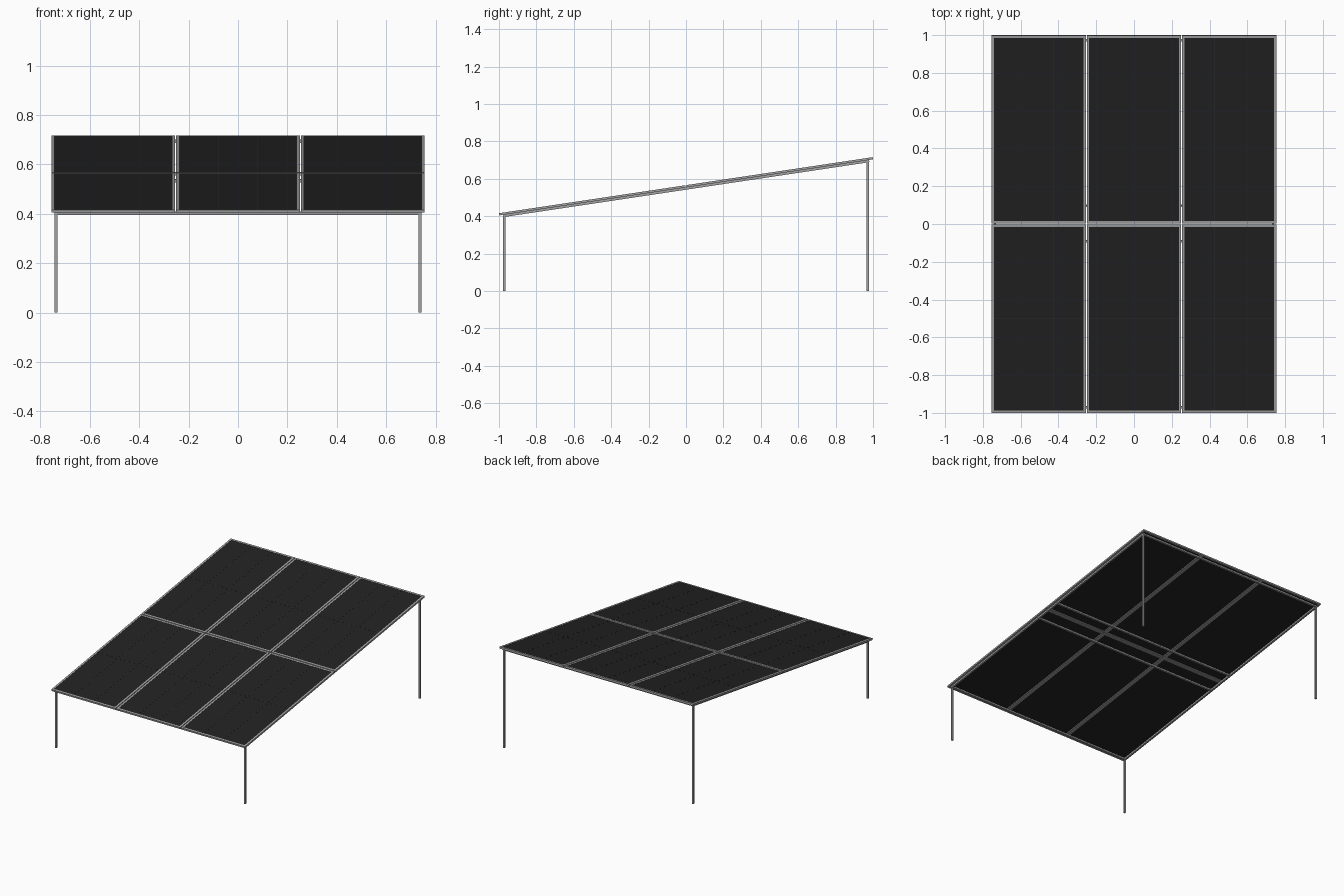
import bpy, bmesh, math
from mathutils import Matrix, Vector

if "Cube" in bpy.data.objects:
    bpy.data.objects.remove(bpy.data.objects["Cube"])

TILT = math.atan(0.15)
C = math.cos(TILT)
# tilted deck: local z = 0 is the top of the panels
DECK = Matrix.Translation((0, -0.001, 0.566)) @ Matrix.Rotation(TILT, 4, 'X')
UP = Matrix.Identity(4)


def material(name, v):
    m = bpy.data.materials.new(name)
    m.diffuse_color = (v, v, v, 1)
    m.use_nodes = True
    m.node_tree.nodes["Principled BSDF"].inputs["Base Color"].default_value = m.diffuse_color
    return m


METAL = material("grey aluminium", 0.36)
GLASS = material("black glass", 0.016)
LINE = material("dark cell line", 0.03)


def boxes(name, spans, mat, frame=UP):
    """One object from boxes given as (x0, x1, y0, y1, z0, z1)."""
    bm = bmesh.new()
    for x0, x1, y0, y1, z0, z1 in spans:
        mid = Vector((x0 + x1, y0 + y1, z0 + z1)) / 2
        size = Matrix.Diagonal((x1 - x0, y1 - y0, z1 - z0, 1))
        bmesh.ops.create_cube(bm, size=1, matrix=frame @ Matrix.Translation(mid) @ size)
    me = bpy.data.meshes.new(name)
    bm.to_mesh(me)
    bm.free()
    me.materials.append(mat)
    ob = bpy.data.objects.new(name, me)
    bpy.context.collection.objects.link(ob)
    return ob


# six framed panels
F, T = 0.013, 0.012
Y_IN, Y_OUT = 0.003, 0.999 / C
for row, (y0, y1) in enumerate(((-Y_OUT, -Y_IN), (Y_IN, Y_OUT))):
    for col in range(3):
        cx = (col - 1) * 0.505
        x0, x1 = cx - 0.25, cx + 0.25
        tag = f"{row + 1}_{col + 1}"
        boxes("panel_frame_" + tag, [
            (x0, x0 + F, y0, y1, -T, 0), (x1 - F, x1, y0, y1, -T, 0),
            (x0 + F, x1 - F, y0, y0 + F, -T, 0), (x0 + F, x1 - F, y1 - F, y1, -T, 0),
        ], METAL, DECK)
        boxes("panel_glass_" + tag,
              [(x0 + F, x1 - F, y0 + F, y1 - F, -0.006, -0.001)], GLASS, DECK)
        # hairline cell divisions
        h, ym = 0.0005, (y0 + y1) / 2
        boxes("cell_lines_" + tag,
              [(cx + d - h, cx + d + h, y0 + F, y1 - F, -0.002, -0.0005) for d in (-0.08, 0.08)]
              + [(x0 + F, x1 - F, ym - h, ym + h, -0.002, -0.0005)], LINE, DECK)

# support rails beneath the panels
R, RX, RY = 0.012, 0.742, 0.978 / C
low, high = -T - R, -T
for s, side in ((-1, "left"), (1, "right")):
    a, b = sorted((s * RX, s * (RX - R)))
    boxes(side + "_rail", [(a, b, -RY, RY, low, high)], METAL, DECK)
for s, side in ((-1, "front"), (1, "back")):
    a, b = sorted((s * RY, s * (RY - R)))
    boxes(side + "_rail", [(-RX + R, RX - R, a, b, low, high)], METAL, DECK)
    boxes(side + "_middle_rail",
          [(-RX + R, RX - R, s * 0.095 - R / 2, s * 0.095 + R / 2, low, high)], METAL, DECK)

# four upright legs
for sy, end in ((-1, "front"), (1, "back")):
    for sx, side in ((-1, "left"), (1, "right")):
        x, y, r = sx * 0.736, sy * 0.972, 0.006
        top = 0.566 + 0.15 * y - 0.015
        boxes(f"{end}_{side}_leg", [(x - r, x + r, y - r, y + r, 0, top)], METAL)
